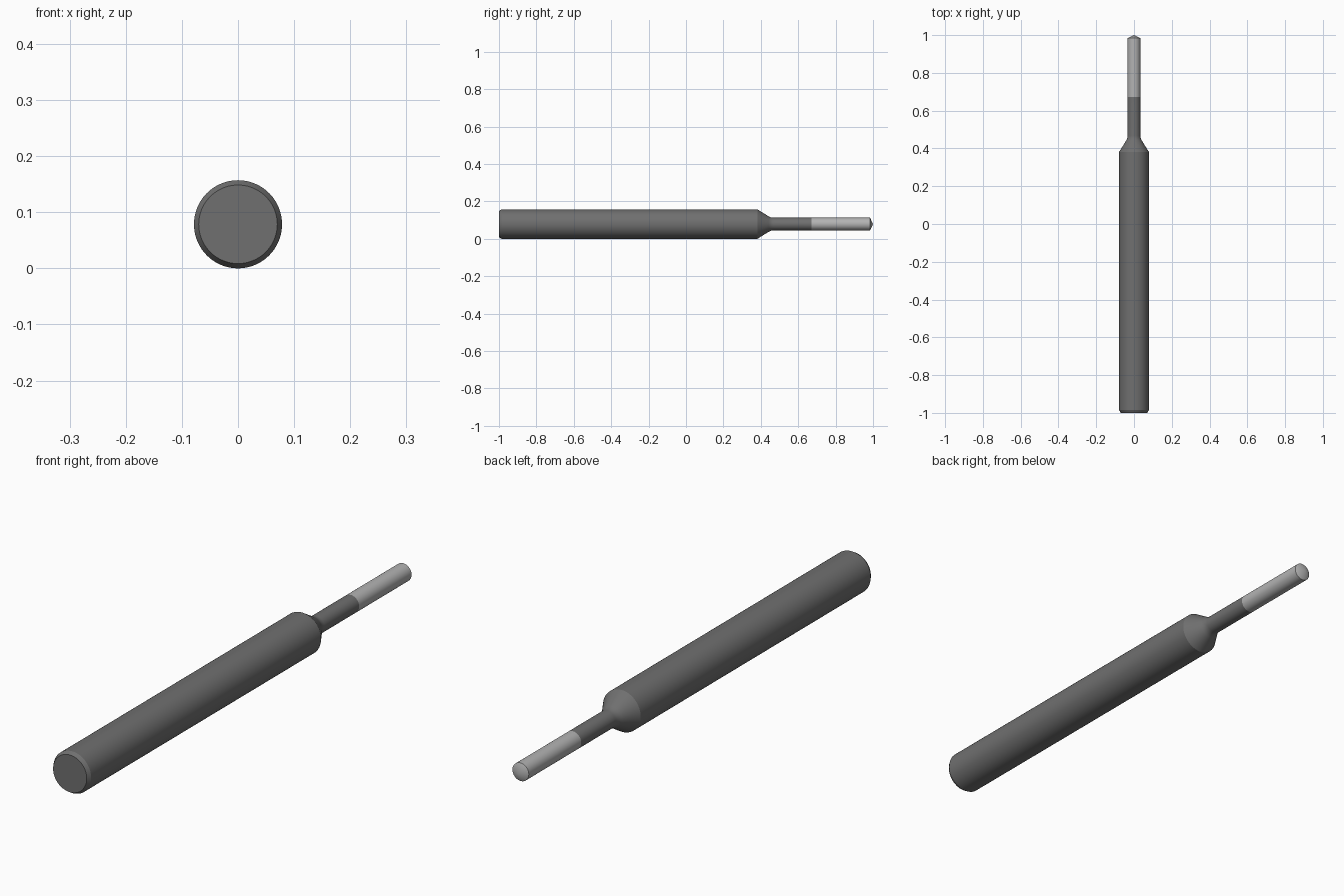
import bpy, bmesh, math

if "Cube" in bpy.data.objects:
    bpy.data.objects.remove(bpy.data.objects["Cube"])

AXIS_Z = 0.0785
SIDES = 96


def lathe(name, profile, color, angle=20):
    """Revolve (y, radius) points around the tool's long axis."""
    bm = bmesh.new()
    rings = []
    for y, r in profile:
        if r == 0:
            rings.append([bm.verts.new((0, y, AXIS_Z))])
        else:
            rings.append([bm.verts.new((r * math.cos(2 * math.pi * i / SIDES), y,
                                        AXIS_Z + r * math.sin(2 * math.pi * i / SIDES)))
                          for i in range(SIDES)])
    for a, b in zip(rings, rings[1:]):
        for i in range(SIDES):
            j = (i + 1) % SIDES
            quad = [a[i % len(a)], a[j % len(a)], b[j % len(b)], b[i % len(b)]]
            bm.faces.new(list(dict.fromkeys(quad)))
    for ring in (rings[0], rings[-1]):
        if len(ring) > 1:
            bm.faces.new(ring)
    bmesh.ops.recalc_face_normals(bm, faces=bm.faces)
    mesh = bpy.data.meshes.new(name)
    bm.to_mesh(mesh)
    bm.free()
    obj = bpy.data.objects.new(name, mesh)
    bpy.context.collection.objects.link(obj)
    mat = bpy.data.materials.new(name + "_finish")
    mat.diffuse_color = color
    mat.use_nodes = True
    mat.node_tree.nodes["Principled BSDF"].inputs["Base Color"].default_value = mat.diffuse_color
    mesh.materials.append(mat)
    bpy.ops.object.select_all(action='DESELECT')
    obj.select_set(True)
    bpy.context.view_layer.objects.active = obj
    bpy.ops.object.shade_smooth_by_angle(angle=math.radians(angle))
    return obj


# Fillet where the shoulder cone blends into the thin neck
NECK_R, FILLET_R, FILLET_END = 0.034, 0.05, 0.468
SLOPE = math.radians(32)
fillet = [(FILLET_END - FILLET_R * math.sin(SLOPE * k / 6),
           NECK_R + FILLET_R * (1 - math.cos(SLOPE * k / 6))) for k in range(6, -1, -1)]

# Shank: chamfered end, long body, tapered shoulder and neck
lathe("shank", [(-1.0, 0.070), (-0.986, 0.0785), (0.382, 0.0785)] + fillet + [(0.672, NECK_R)],
      (0.16, 0.16, 0.16, 1))

# Cutting end: lighter cylinder with a shallow conical point
lathe("cutting_tip", [(0.672, NECK_R), (0.984, NECK_R), (1.0, 0)], (0.45, 0.45, 0.45, 1))
